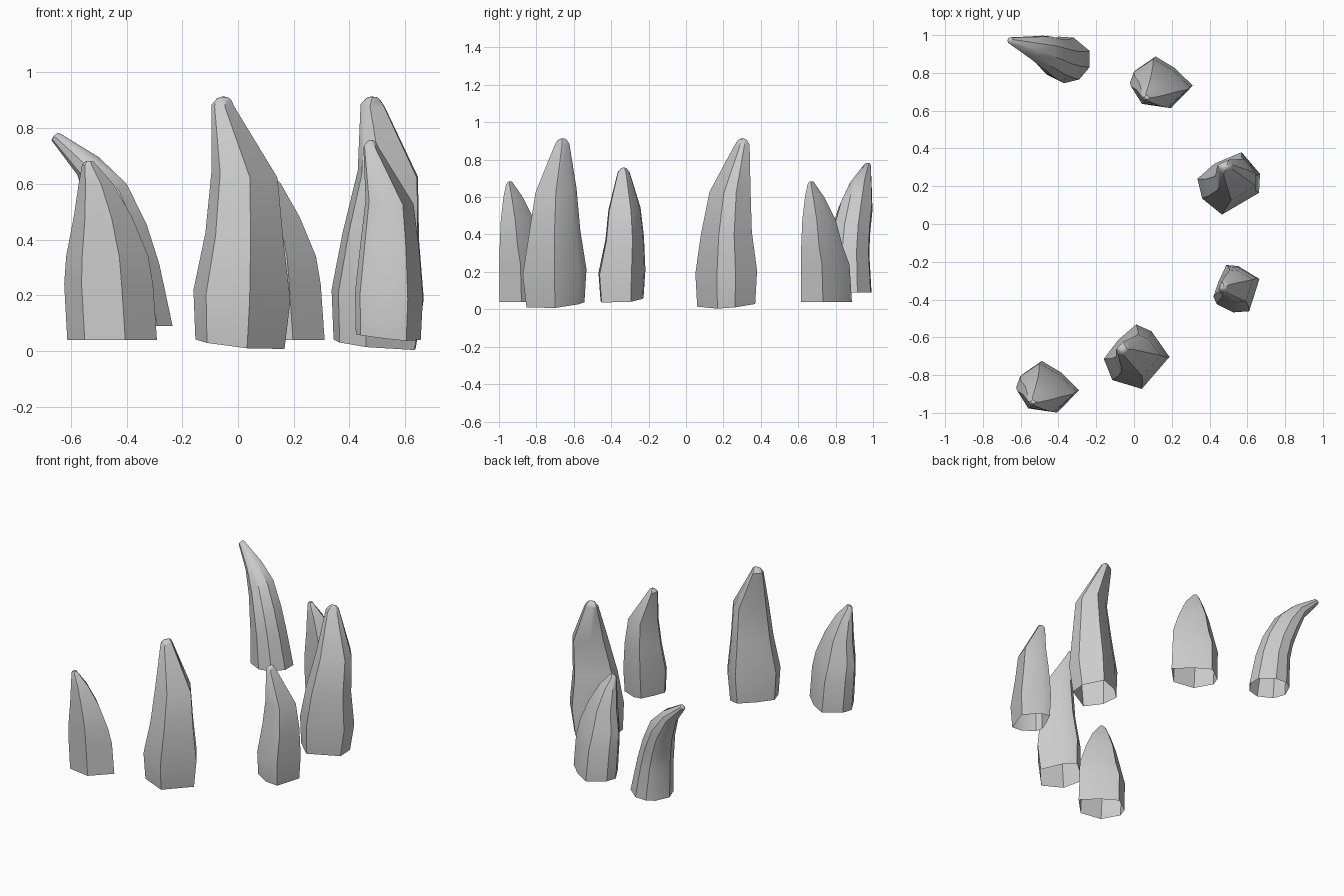
import bpy, bmesh, math


def spike(name, outline, levels, tilt=(0, 0), offset=(0, 0)):
    """Loft an outline through levels (z, x0, x1, y0, y1[, x slope]); open at the bottom."""
    xs, ys = [p[0] for p in outline], [p[1] for p in outline]
    unit = [((x - min(xs)) / (max(xs) - min(xs)), (y - min(ys)) / (max(ys) - min(ys)))
            for x, y in outline]
    bm = bmesh.new()
    rings = []
    for z, x0, x1, y0, y1, *slope in levels:
        sx = slope[0] if slope else tilt[0]
        ring = []
        for u, v in unit:
            dx, dy = (u - 0.5) * (x1 - x0), (v - 0.5) * (y1 - y0)
            ring.append(bm.verts.new(((x0 + x1) / 2 + dx + offset[0],
                                      (y0 + y1) / 2 + dy + offset[1],
                                      z + sx * dx + tilt[1] * dy)))
        rings.append(ring)
    n = len(unit)
    for a, b in zip(rings, rings[1:]):
        for i in range(n):
            j = (i + 1) % n
            bm.faces.new((a[i], a[j], b[j], b[i]))
    bm.faces.new(rings[-1])
    bmesh.ops.recalc_face_normals(bm, faces=bm.faces)
    mesh = bpy.data.meshes.new(name)
    bm.to_mesh(mesh)
    bm.free()
    mesh.shade_smooth()
    mesh.set_sharp_from_angle(angle=math.radians(35))
    obj = bpy.data.objects.new(name, mesh)
    bpy.context.collection.objects.link(obj)


# Tall front spike
spike("tall_spike_front",
      [(.185, -.70), (.09, -.563), (.01, -.527), (-.085, -.61),
       (-.16, -.71), (-.115, -.823), (.04, -.87)],
      [(.025, -.153, .167, -.853, -.543), (.2, -.16, .188, -.873, -.532),
       (.41, -.117, .163, -.84, -.565), (.635, -.095, .142, -.805, -.585),
       (.88, -.095, -.012, -.703, -.623), (.905, -.075, -.025, -.688, -.638),
       (.912, -.058, -.036, -.673, -.65)], (-.11, .08))

# Tall right spike
spike("tall_spike_right",
      [(.565, .385), (.425, .325), (.336, .245), (.36, .14),
       (.463, .055), (.655, .17), (.66, .27)],
      [(.023, .343, .638, .06, .37), (.2, .336, .667, .05, .38),
       (.41, .376, .65, .08, .352), (.635, .43, .646, .126, .345),
       (.88, .44, .527, .26, .34), (.905, .46, .51, .277, .325),
       (.912, .475, .5, .29, .312)], (-.11, .08))

# Smaller right spike
spike("small_spike_right",
      [(.49, -.214), (.45, -.3), (.422, -.38), (.44, -.42), (.526, -.463),
       (.61, -.457), (.664, -.288), (.553, -.22)],
      [(.05, .423, .656, -.457, -.227), (.2, .42, .664, -.468, -.217),
       (.38, .44, .65, -.43, -.225), (.535, .458, .63, -.415, -.243),
       (.732, .45, .506, -.366, -.302), (.752, .465, .495, -.35, -.318),
       (.757, .473, .486, -.34, -.328)], (-.11, .06))

# Pair of matching low spikes, left front and back
low_outline = [(-.495, -.717), (-.60, -.79), (-.622, -.855), (-.558, -.97),
               (-.41, -.995), (-.294, -.875), (-.39, -.78)]
low_levels = [(.04, -.613, -.291, -.997, -.725), (.24, -.624, -.305, -.997, -.738),
              (.34, -.617, -.322, -.996, -.775), (.48, -.59, -.38, -.99, -.812),
              (.6, -.572, -.448, -.976, -.873), (.668, -.56, -.507, -.962, -.92),
              (.682, -.547, -.52, -.952, -.93)]
for name, offset in (("low_spike_front", (0, 0)), ("low_spike_back", (.602, 1.612))):
    spike(name, low_outline, low_levels, offset=offset)

# Curved horn at the back left
spike("curved_horn",
      [(-.235, .915), (-.235, .83), (-.29, .765), (-.37, .745), (-.46, .79),
       (-.49, .87), (-.45, .96), (-.40, .99), (-.32, .985)],
      [(.09, -.49, -.235, .745, .992, 0), (.3, -.492, -.282, .757, .98, .1),
       (.42, -.505, -.328, .775, .985, .4), (.545, -.53, -.4, .815, .997, .85),
       (.665, -.578, -.5, .87, .993, .8), (.77, -.67, -.642, .953, .988, .93),
       (.776, -.663, -.65, .962, .98, .93)])
